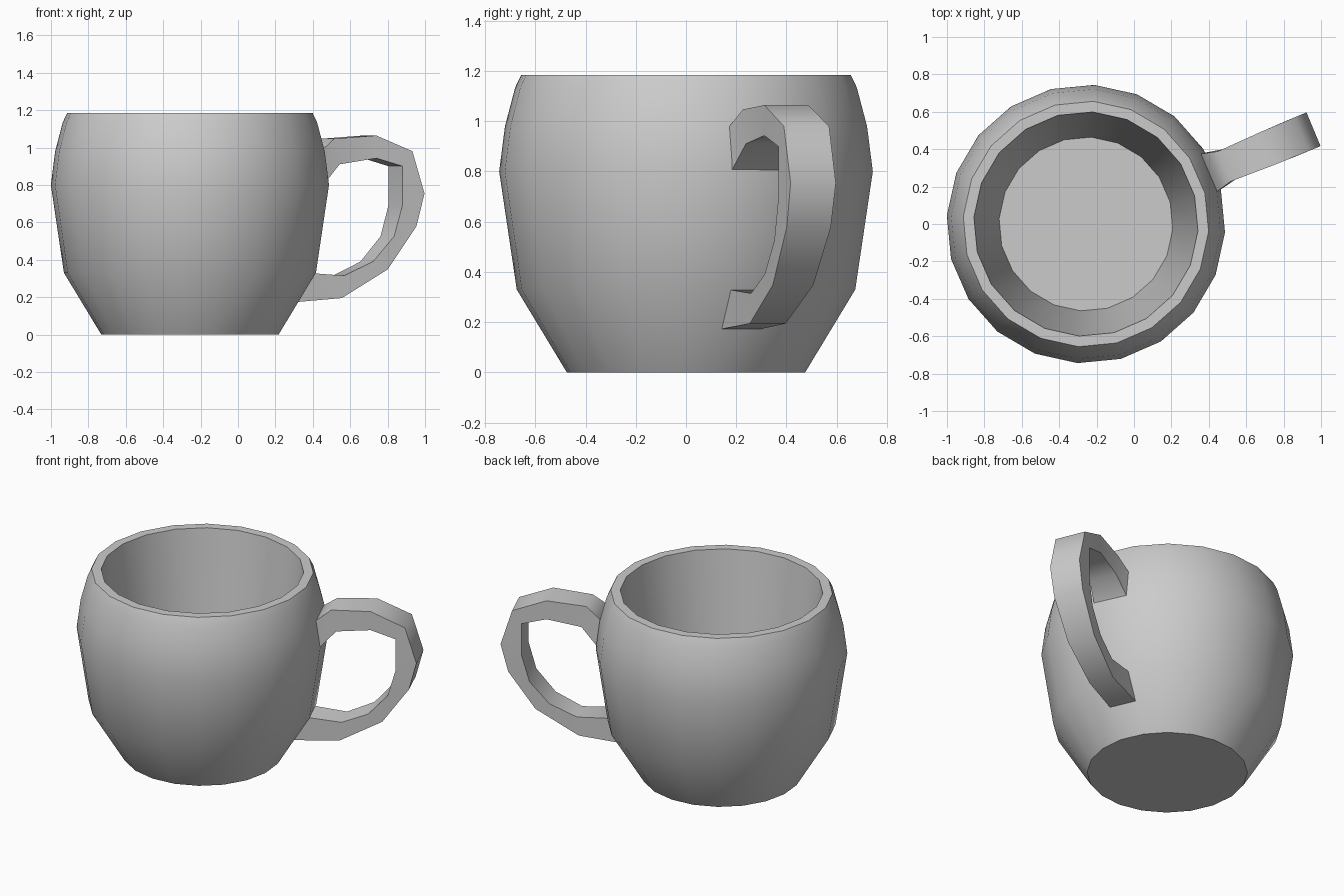
import bpy, bmesh
from math import sin, cos, pi, radians
from mathutils import Vector

if "Cube" in bpy.data.objects:
    bpy.data.objects.remove(bpy.data.objects["Cube"])

CENTRE_X = -0.257


def finish(name, bm):
    bmesh.ops.recalc_face_normals(bm, faces=bm.faces)
    mesh = bpy.data.meshes.new(name)
    bm.to_mesh(mesh)
    bm.free()
    obj = bpy.data.objects.new(name, mesh)
    bpy.context.collection.objects.link(obj)
    bpy.context.view_layer.objects.active = obj
    obj.select_set(True)
    bpy.ops.object.shade_smooth_by_angle(angle=radians(70))
    obj.select_set(False)
    return obj


def skin(rings, bm, smooth_sides=False):
    """Bridge closed rings of points and cap both ends."""
    rings = [[bm.verts.new(p) for p in ring] for ring in rings]
    n = len(rings[0])
    for a, b in zip(rings, rings[1:]):
        for i in range(n):
            j = (i + 1) % n
            bm.faces.new((a[i], a[j], b[j], b[i]))
    bm.faces.new(rings[0])
    bm.faces.new(rings[-1])


# Mug body: 20-sided turned profile, outside up to the rim and down inside
profile = [(0.475, 0), (0.675, 0.33), (0.745, 0.80),
           (0.722, 0.98), (0.681, 1.135), (0.657, 1.185),
           (0.60, 1.185), (0.465, 0.08)]
SIDES = 20
angles = [2 * pi * i / SIDES - radians(3.5) for i in range(SIDES)]
bm = bmesh.new()
skin([[(CENTRE_X + r * cos(a), r * sin(a), z) for a in angles]
      for r, z in profile], bm)
body = finish("mug_body", bm)
bpy.context.view_layer.objects.active = body
body.select_set(True)
bpy.ops.object.shade_smooth_by_angle(angle=radians(50))
body.select_set(False)

# Handle: four-sided loop; outer (distance, z), inner (distance, z), width
stations = [(0.70, 0.97, 0.71, 0.78, 0.225),
            (0.80, 1.047, 0.83, 0.91, 0.175),
            (1.04, 1.064, 1.04, 0.943, 0.19),
            (1.248, 0.98, 1.19, 0.90, 0.195),
            (1.318, 0.754, 1.19, 0.69, 0.195),
            (1.272, 0.578, 1.143, 0.525, 0.19),
            (1.109, 0.348, 1.024, 0.39, 0.175),
            (0.848, 0.195, 0.86, 0.315, 0.155),
            (0.56, 0.172, 0.645, 0.33, 0.17)]
turn = radians(22.6)
out = Vector((cos(turn), sin(turn), 0))
side = Vector((-sin(turn), cos(turn), 0))


def handle_point(s, z, offset):
    return Vector((CENTRE_X, 0, z)) + out * s + side * offset


bm = bmesh.new()
skin([[handle_point(so, zo, -w / 2), handle_point(so, zo, w / 2),
       handle_point(si, zi, w / 2), handle_point(si, zi, -w / 2)]
      for so, zo, si, zi, w in stations], bm)
handle = finish("handle", bm)
handle.data.shade_smooth()
